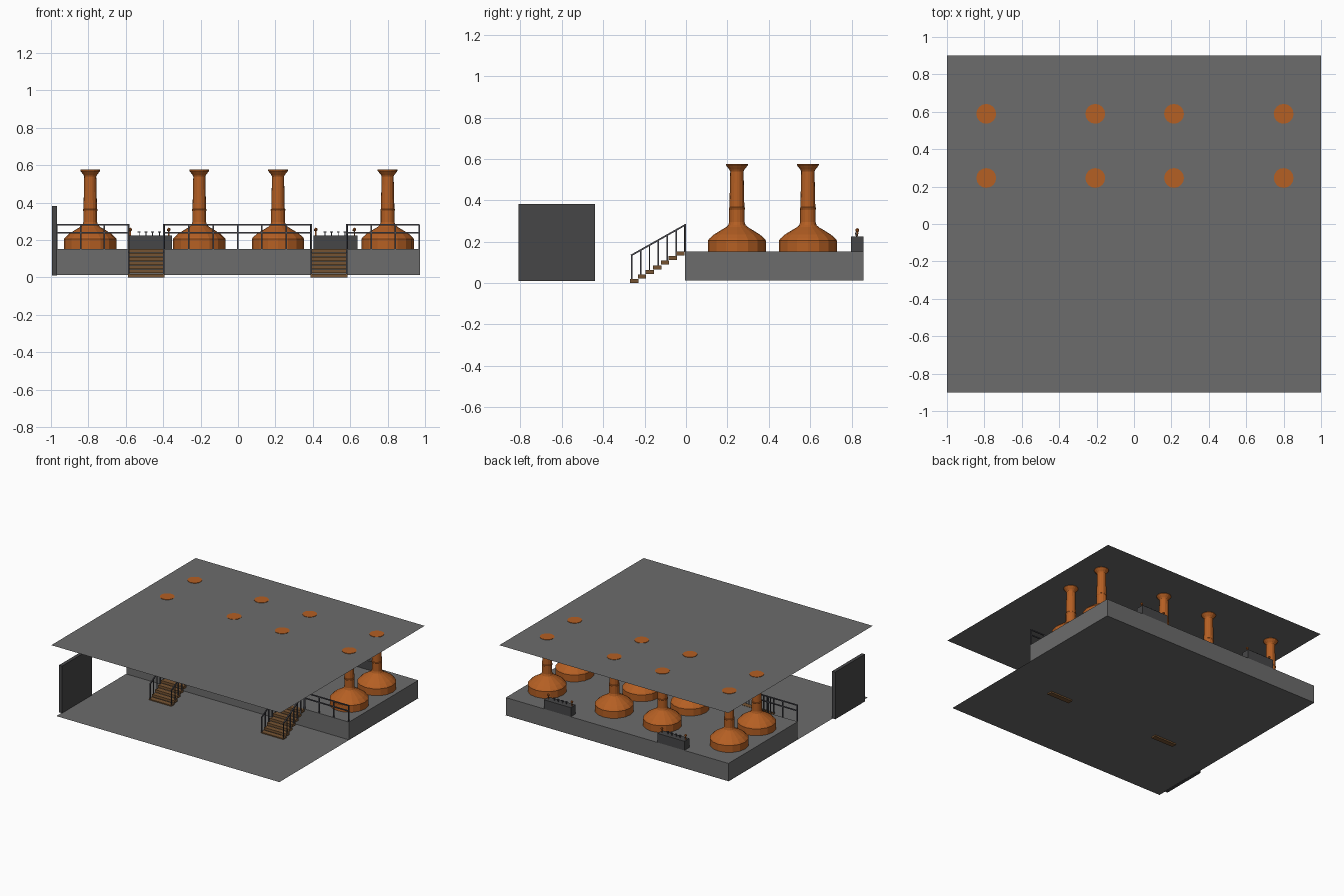
import bpy, bmesh, math
from mathutils import Vector, Matrix

if "Cube" in bpy.data.objects:
    bpy.data.objects.remove(bpy.data.objects["Cube"])


def material(name, rgb):
    m = bpy.data.materials.new(name)
    m.diffuse_color = (*rgb, 1)
    m.use_nodes = True
    m.node_tree.nodes["Principled BSDF"].inputs["Base Color"].default_value = m.diffuse_color
    return m


GREY = material("concrete grey", (0.15, 0.15, 0.15))
DARK = material("dark panel", (0.062, 0.062, 0.064))
COPPER = material("copper", (0.46, 0.115, 0.017))
WOOD = material("brown wood", (0.18, 0.088, 0.032))
STEEL = material("railing steel", (0.075, 0.075, 0.088))


def finish(name, bm, mat):
    bmesh.ops.recalc_face_normals(bm, faces=bm.faces)
    me = bpy.data.meshes.new(name)
    bm.to_mesh(me)
    bm.free()
    me.materials.append(mat)
    ob = bpy.data.objects.new(name, me)
    bpy.context.collection.objects.link(ob)
    return ob


def add_box(bm, x0, x1, y0, y1, z0, z1):
    m = Matrix.Translation(((x0 + x1) / 2, (y0 + y1) / 2, (z0 + z1) / 2)) \
        @ Matrix.Diagonal((x1 - x0, y1 - y0, z1 - z0, 1))
    bmesh.ops.create_cube(bm, size=1, matrix=m)


def add_bar(bm, a, b, t=0.008):
    a, b = Vector(a), Vector(b)
    d = b - a
    m = Matrix.Translation((a + b) / 2) @ d.to_track_quat('Z', 'Y').to_matrix().to_4x4() \
        @ Matrix.Diagonal((t, t, d.length, 1))
    bmesh.ops.create_cube(bm, size=1, matrix=m)


def box(name, mat, *dims):
    bm = bmesh.new()
    add_box(bm, *dims)
    return finish(name, bm, mat)


def sheet(name, mat, x0, x1, y0, y1, z):
    bm = bmesh.new()
    bm.faces.new([bm.verts.new(p) for p in
                  ((x0, y0, z), (x1, y0, z), (x1, y1, z), (x0, y1, z))])
    me = finish(name, bm, mat).data
    if me.polygons[0].normal.z < 0:
        me.flip_normals()


def lathe(name, mat, profile, x, y, n=16):
    bm = bmesh.new()
    rings = [[bm.verts.new((x + r * math.cos(2 * math.pi * i / n),
                            y + r * math.sin(2 * math.pi * i / n), z))
              for i in range(n)] for r, z in profile]
    for a, b in zip(rings, rings[1:]):
        for i in range(n):
            j = (i + 1) % n
            bm.faces.new((a[i], a[j], b[j], b[i]))
    bm.faces.new(rings[0])
    bm.faces.new(rings[-1])
    return finish(name, bm, mat)


DECK = 0.152

# Room shell: floor, ceiling, raised deck and door
sheet("floor", GREY, -0.974, 0.974, -0.875, 0.859, 0.0115)
sheet("ceiling", GREY, -1, 1, -0.9, 0.9, 0.5735)
box("deck", GREY, -0.972, 0.972, -0.005, 0.859, 0.012, DECK)
box("door", DARK, -0.995, -0.968, -0.81, -0.44, 0.01, 0.383)

# Copper kettles with chimneys reaching the ceiling
PROFILE = [(0.14, DECK), (0.14, 0.206), (0.132, 0.216), (0.112, 0.234), (0.08, 0.254),
           (0.053, 0.27), (0.042, 0.28), (0.037, 0.295), (0.037, 0.355), (0.039, 0.358),
           (0.039, 0.364), (0.036, 0.367), (0.034, 0.46), (0.032, 0.54),
           (0.036, 0.548), (0.048, 0.563), (0.053, 0.57), (0.053, 0.5765)]
for x in (-0.79, -0.207, 0.214, 0.8):
    for y in (0.246, 0.589):
        lathe("kettle", COPPER, PROFILE, x, y)

# Deck railing between the stairs
bm = bmesh.new()
RY = -0.004
for x0, x1, n in ((-0.968, -0.588, 3), (-0.393, 0.388, 6), (0.585, 0.968, 3)):
    for z in (0.281, 0.238):
        add_bar(bm, (x0, RY, z), (x1, RY, z))
    for i in range(n + 1):
        x = x0 + (x1 - x0) * i / n
        add_bar(bm, (x, RY, DECK), (x, RY, 0.284))
finish("deck_railing", bm, STEEL)

# Stairs with sloping handrails
for x0, x1 in ((-0.588, -0.393), (0.388, 0.585)):
    bm = bmesh.new()
    for i in range(7):
        y = -0.27 + i * 0.0372
        add_box(bm, x0, x1, y, y + 0.04, i * 0.0222, i * 0.0222 + 0.0195)
    finish("stair_treads", bm, WOOD)
    bm = bmesh.new()
    for x in (x0 + 0.004, x1 - 0.004):
        add_bar(bm, (x, -0.266, 0.133), (x, -0.004, 0.281))
        for i in range(7):
            t = i / 6
            y = -0.262 + 0.257 * t
            add_bar(bm, (x, y, 0.015 + 0.135 * t), (x, y, 0.134 + 0.146 * t), 0.007)
    finish("stair_handrail", bm, STEEL)

# Control desks at the back with levers and copper knobs
for x0 in (-0.588, 0.404):
    box("control_desk", DARK, x0, x0 + 0.236, 0.798, 0.859, DECK, 0.224)
    bm = bmesh.new()
    for i in range(4):
        x = x0 + 0.06 + i * 0.036
        add_bar(bm, (x, 0.825, 0.22), (x, 0.832 - 0.014 * (i % 2), 0.244), 0.005)
        add_box(bm, x - 0.008, x + 0.008, 0.822, 0.834, 0.24, 0.245)
    finish("desk_levers", bm, STEEL)
    bm = bmesh.new()
    for x in (x0 + 0.012, x0 + 0.218):
        add_bar(bm, (x, 0.826, 0.22), (x, 0.828, 0.252), 0.006)
        bmesh.ops.create_icosphere(bm, subdivisions=1, radius=0.011,
                                   matrix=Matrix.Translation((x, 0.828, 0.255)))
    finish("desk_knobs", bm, COPPER)
